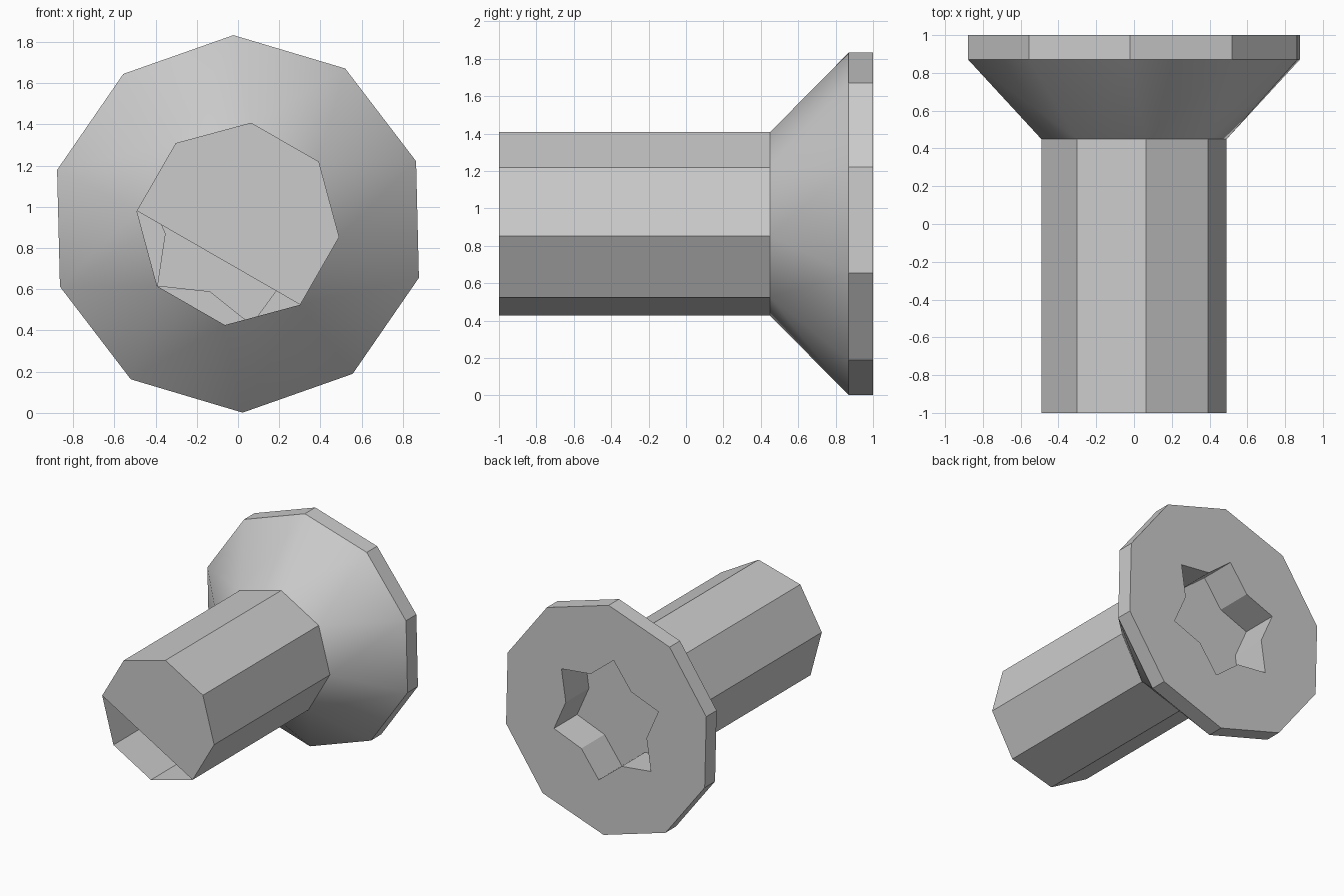
import bpy, bmesh, math
from mathutils import Vector

cube = bpy.data.objects.get("Cube")
if cube:
    bpy.data.objects.remove(cube, do_unlink=True)

AXIS_Z = 0.917
FRONT, NECK, RIM, BACK, FLOOR = -1.0, 0.45, 0.87, 1.0, 0.71
SHAFT = dict(count=8, radii=[0.495], start=37.6)
HEAD = dict(count=10, radii=[0.916], start=19.4)
STAR = dict(count=12, radii=[0.495, 0.357], start=37.6)

steel = bpy.data.materials.new("steel grey")
steel.use_nodes = True
steel.diffuse_color = (0.6, 0.6, 0.6, 1)
steel.node_tree.nodes["Principled BSDF"].inputs["Base Color"].default_value = (0.6, 0.6, 0.6, 1)


def ring(bm, y, count, radii, start):
    """Ring of vertices around the y axis; radii are used in turn."""
    verts = []
    for i in range(count):
        a = math.radians(start + 360 * i / count)
        r = radii[i % len(radii)]
        verts.append(bm.verts.new((r * math.cos(a), y, AXIS_Z + r * math.sin(a))))
    return verts


def pairs(verts):
    return list(zip(verts, verts[1:] + verts[:1]))


def loft(bm, a, b):
    for (a0, a1), (b0, b1) in zip(pairs(a), pairs(b)):
        bm.faces.new((a0, b0, b1, a1))


def furthest(verts, edge):
    """Vertex of a ring lying furthest out in the direction of an edge's middle."""
    mid = (edge[0].co + edge[1].co) / 2
    out = Vector((mid.x, 0, mid.z - AXIS_Z))
    return max(verts, key=lambda v: v.co.dot(out))


def finish(bm, name):
    mesh = bpy.data.meshes.new(name)
    bm.to_mesh(mesh)
    bm.free()
    mesh.materials.append(steel)
    bpy.context.collection.objects.link(bpy.data.objects.new(name, mesh))


# Hollow eight-sided shaft, its end cap cut away at the lower corner
bm = bmesh.new()
end, neck = ring(bm, FRONT, **SHAFT), ring(bm, NECK, **SHAFT)
loft(bm, end, neck)
opening = sorted(end, key=lambda v: v.co.x + 1.73 * v.co.z)[:2]
bm.faces.new([v for v in end if v not in opening])
finish(bm, "shaft")

# Countersunk head: smooth flare from eight to ten sides, rim and back plate
bm = bmesh.new()
neck, rim, back = ring(bm, NECK, **SHAFT), ring(bm, RIM, **HEAD), ring(bm, BACK, **HEAD)
flare = [bm.faces.new((furthest(neck, e), e[0], e[1])) for e in pairs(rim)]
flare += [bm.faces.new((e[0], furthest(rim, e), e[1])) for e in pairs(neck)]
for f in flare:
    f.smooth = True
loft(bm, rim, back)
mouth = ring(bm, BACK, **STAR)
edges = [bm.edges.get(e) or bm.edges.new(e) for e in pairs(back) + pairs(mouth)]
plate = bmesh.ops.triangle_fill(bm, use_beauty=True, edges=edges, normal=(0, 1, 0))
bm.normal_update()
for f in plate["geom"]:
    if isinstance(f, bmesh.types.BMFace) and f.normal.y < 0:
        f.normal_flip()
for e in bm.edges:
    e.smooth = all(f.smooth for f in e.link_faces)
finish(bm, "countersunk_head")

# Six-pointed drive socket sunk into the back of the head
bm = bmesh.new()
mouth, floor = ring(bm, BACK, **STAR), ring(bm, FLOOR, **STAR)
loft(bm, mouth, floor)
bm.faces.new(floor[::-1])
finish(bm, "drive_socket")
